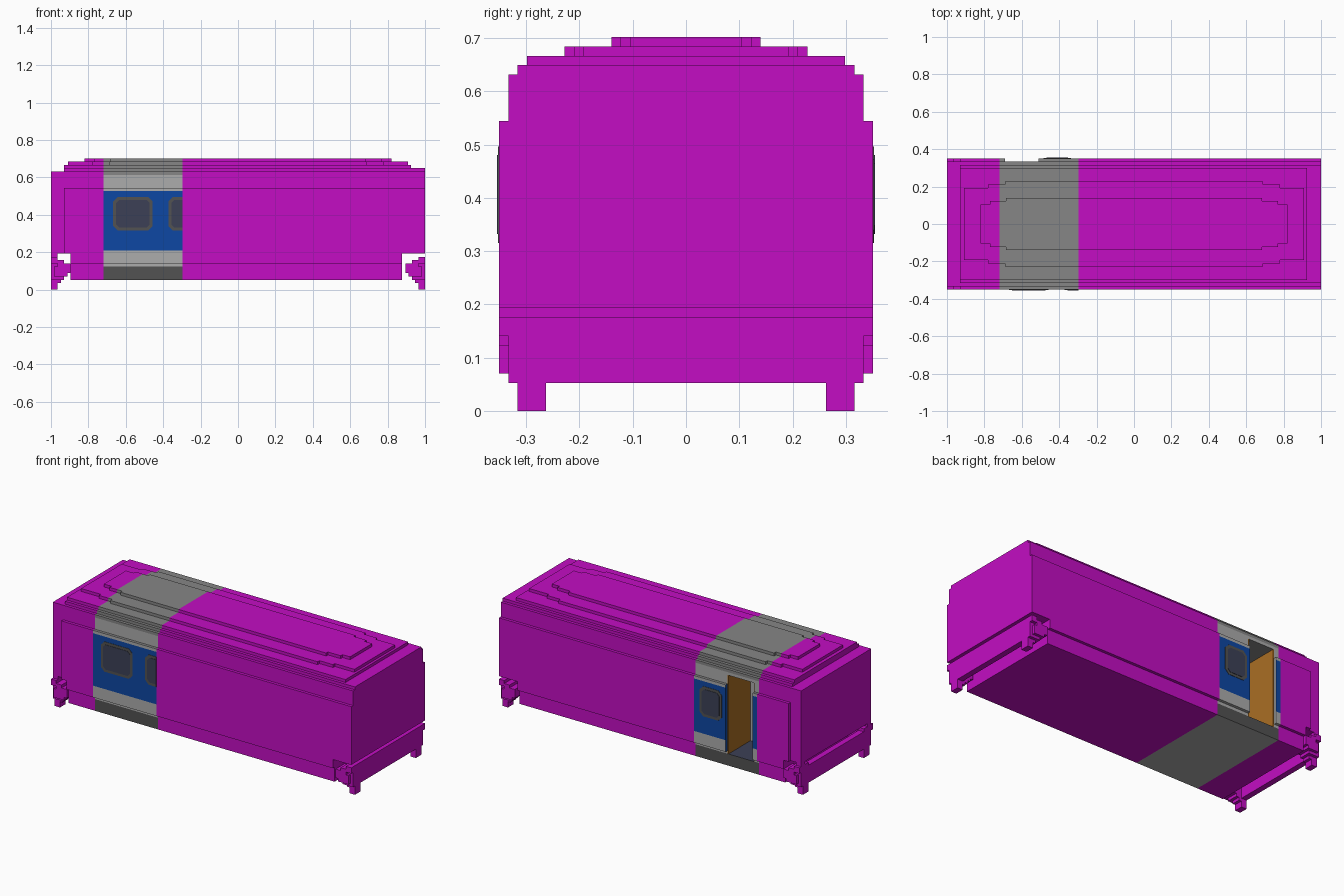
import bpy, bmesh

cube = bpy.data.objects.get("Cube")
if cube:
    bpy.data.objects.remove(cube, do_unlink=True)

V = 2 / 114                      # grid step that every part snaps to
X0, X1 = -0.719, -0.298          # painted section
D0, D1 = -0.69, -0.51            # doorway


def srgb(c):
    c /= 255
    return c / 12.92 if c <= 0.04045 else ((c + 0.055) / 1.055) ** 2.4


COLOURS = {
    "magenta": (195, 13, 195), "blue": (13, 71, 163), "light_grey": (172, 172, 172),
    "roof_grey": (134, 134, 134), "dark_grey": (82, 82, 82),
    "slate_glass": (60, 64, 86), "orange_brown": (170, 110, 36),
}
NAMES = list(COLOURS)
MATS = []
for name, rgb in COLOURS.items():
    m = bpy.data.materials.new(name)
    col = (*[srgb(c) for c in rgb], 1)
    m.use_nodes = True
    m.diffuse_color = col
    m.node_tree.nodes["Principled BSDF"].inputs["Base Color"].default_value = col
    MATS.append(m)


def paint(face):
    """Colour name for a face of the painted section, by direction and height."""
    c, n = face.calc_center_median(), face.normal
    if D0 < c.x < D1 and 0 < c.y < 0.32 and 0.1 < c.z < 0.61:   # doorway recess
        return "slate_glass" if n.z > 0.5 else "roof_grey" if n.z < -0.5 else "light_grey"
    if n.z > 0.5:
        return "roof_grey"
    if n.z < -0.5:
        return "light_grey"
    for top, colour in ((7 * V, "dark_grey"), (12 * V, "light_grey"),
                        (30 * V, "blue"), (35 * V, "light_grey")):
        if c.z < top:
            return colour
    return "roof_grey"


def prism(name, outline, axis, lo, hi, colour="magenta", painted=False):
    """Extrude a 2D outline along an axis (0 = x, 1 = y, 2 = z)."""
    bm = bmesh.new()

    def place(p, d):
        return {0: (d, p[0], p[1]), 1: (p[0], d, p[1]), 2: (p[0], p[1], d)}[axis]
    a = [bm.verts.new(place(p, lo)) for p in outline]
    b = [bm.verts.new(place(p, hi)) for p in outline]
    n = len(a)
    bm.faces.new(a)
    bm.faces.new(b)
    for i in range(n):
        j = (i + 1) % n
        bm.faces.new((a[i], a[j], b[j], b[i]))
    if painted:
        for x in (X0, X1):
            bmesh.ops.bisect_plane(bm, geom=bm.verts[:] + bm.edges[:] + bm.faces[:],
                                   plane_co=(x, 0, 0), plane_no=(1, 0, 0))
    bmesh.ops.recalc_face_normals(bm, faces=bm.faces)
    for f in bm.faces:
        inside = painted and X0 < f.calc_center_median().x < X1
        f.material_index = NAMES.index(paint(f) if inside else colour)
    me = bpy.data.meshes.new(name)
    bm.to_mesh(me)
    bm.free()
    for m in MATS:
        me.materials.append(m)
    ob = bpy.data.objects.new(name, me)
    bpy.context.collection.objects.link(ob)
    return ob


def box(name, x, y, z, colour="magenta", painted=False):
    return prism(name, [(x[0], y[0]), (x[1], y[0]), (x[1], y[1]), (x[0], y[1])],
                 2, z[0], z[1], colour, painted)


# Half cross-section in grid steps, with extra points where the paint bands meet
SIDE = [(19, 3), (19, 7), (19, 8), (20, 8), (20, 12), (20, 30), (20, 31), (19, 31),
        (19, 35), (19, 36), (18, 36), (18, 37)]
DOOR = [(19, 3), (19, 7), (7, 7), (7, 34), (19, 34), (19, 35), (19, 36), (18, 36), (18, 37)]
UPPER = [(20, 11), (20, 31), (19, 31), (19, 36), (18, 36), (18, 37)]


def section(right, left):
    return [(y * V, z * V) for y, z in right] + [(-y * V, z * V) for y, z in reversed(left)]


# Body, in lengths along x
for name, lo, hi, half in (
        ("end_body_right", -0.93, -0.895, UPPER), ("body_right", -0.895, X0, SIDE),
        ("painted_body_right", X0, D0, SIDE), ("doorway_body", D0, D1, DOOR),
        ("painted_body_left", D1, X1, SIDE), ("body_left", X1, 0.877, SIDE),
        ("end_body_left", 0.877, 1.0, UPPER)):
    left = SIDE if half is DOOR else half
    prism(name, section(half, left), 0, lo, hi, painted="painted" in name or half is DOOR)

# Doorway side walls
for name, x in (("door_wall_right", D0), ("door_wall_left", D1 - 0.006)):
    box(name, (x, x + 0.006), (7 * V, 18.9 * V), (7 * V, 34 * V), "orange_brown")

# Stepped roof layers
box("roof_base", (-0.93, 0.925), (-17 * V, 17 * V), (37 * V, 38 * V), painted=True)


def roof_layer(name, steps, z):
    quarter = []
    for i, (x, y) in enumerate(steps):
        quarter.append((x, y))
        if i + 1 < len(steps):
            quarter.append((steps[i + 1][0], y))
    top = quarter + [(-x, y) for x, y in reversed(quarter)]
    prism(name, top + [(x, -y) for x, y in reversed(top)], 2, z, z + V, painted=True)


roof_layer("roof_middle", [(0.91, 0.193), (0.78, 0.21), (0.69, 0.228)], 38 * V)
roof_layer("roof_top", [(0.82, 0.105), (0.77, 0.123), (0.685, 0.14)], 39 * V)

# End panel and cross beams
box("end_panel", (-1, -0.93), (-19 * V, 19 * V), (11 * V, 36 * V))
box("end_beam_right", (-1, -0.965), (-19 * V, 19 * V), (3 * V, 9 * V))
box("end_beam_left", (0.965, 1), (-19 * V, 19 * V), (3 * V, 10 * V))
for s in (-1, 1):
    box("beam_link", (-1, -0.965), sorted((s * 17 * V, s * 19 * V)), (9 * V, 11 * V))

# Stepped corner brackets: inner x, outer x, outer y, bottom and top in grid steps
STEPS = [(55, 57, 18, 0, 2), (54, 57, 18, 2, 3), (53, 57, 19, 3, 4), (52, 56, 20, 4, 5),
         (51, 56, 20, 5, 7), (51, 55, 20, 7, 8), (53, 56, 20, 8, 9), (55, 57, 20, 8, 10)]
for sx, xn in ((-1, "right"), (1, "left")):
    for sy, yn in ((-1, "front"), (1, "back")):
        for i, (xa, xb, yo, za, zb) in enumerate(STEPS):
            box(f"bracket_{yn}_{xn}_{i}", sorted((sx * xa * V, sx * xb * V)),
                sorted((sy * 15 * V, sy * yo * V)), (za * V, zb * V))


def rounded(x0, x1, z0, z1, cut, limit):
    pts = [(x0 + cut, z0), (x1 - cut, z0), (x1, z0 + cut), (x1, z1 - cut),
           (x1 - cut, z1), (x0 + cut, z1), (x0, z1 - cut), (x0, z0 + cut)]
    if x1 > limit:               # window runs past the edge of the paint
        pts = [(x0 + cut, z0), (limit, z0), (limit, z1), (x0 + cut, z1),
               (x0, z1 - cut), (x0, z0 + cut)]
    return pts


# Windows: thin frame plate with a glass plate on it
for name, x0, x1, s in (("front_window", -0.667, -0.456, -1),
                        ("front_part_window", -0.372, -0.16, -1),
                        ("back_window", -0.485, -0.337, 1)):
    y = s * 20 * V
    e = 0.016
    prism(name + "_frame", rounded(x0, x1, 18 * V, 28.3 * V, 0.024, X1),
          1, y, y + s * 0.002, "dark_grey")
    prism(name + "_glass", rounded(x0 + e, x1 - e, 18 * V + e, 28.3 * V - e, 0.016, X1),
          1, y, y + s * 0.004, "slate_glass")
